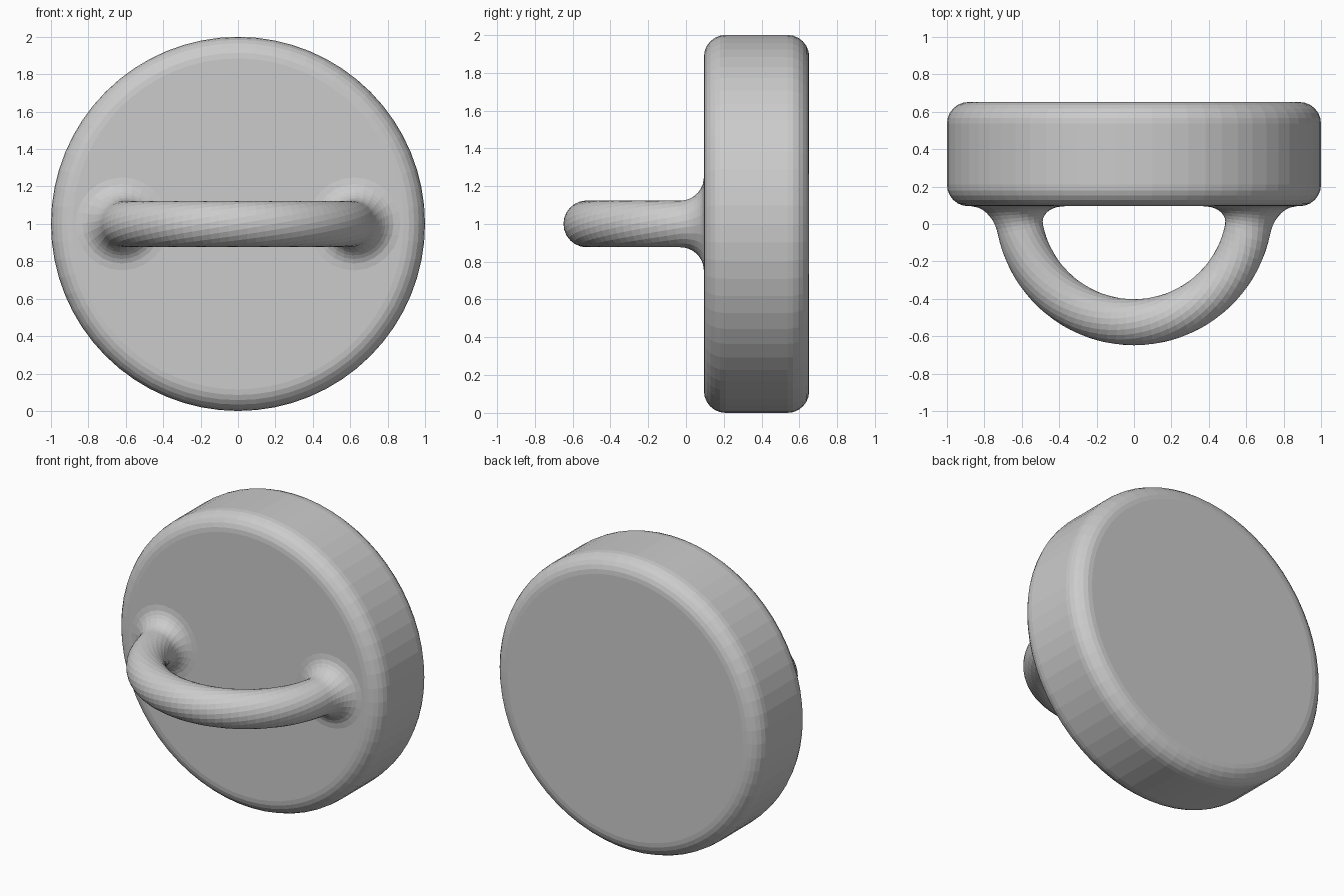
import bpy
import bmesh
from math import sin, cos, pi, sqrt
from mathutils import Matrix, Vector

cube = bpy.data.objects.get("Cube")
if cube:
    bpy.data.objects.remove(cube, do_unlink=True)

FRONT_Y, BACK_Y = 0.095, 0.652
MID_Z = 1.0


def finish(name, bm):
    bmesh.ops.recalc_face_normals(bm, faces=bm.faces)
    mesh = bpy.data.meshes.new(name)
    bm.to_mesh(mesh)
    bm.free()
    obj = bpy.data.objects.new(name, mesh)
    bpy.context.collection.objects.link(obj)
    return obj


# Round body with rounded rims
bm = bmesh.new()
place = (Matrix.Translation((0, (FRONT_Y + BACK_Y) / 2, MID_Z))
         @ Matrix.Rotation(pi / 2, 4, 'X'))
bmesh.ops.create_cone(bm, cap_ends=True, segments=64, radius1=1, radius2=1,
                      depth=BACK_Y - FRONT_Y, matrix=place)
disc = finish("disc_body", bm)
bevel = disc.modifiers.new("rounded_rims", 'BEVEL')
bevel.width = 0.115
bevel.segments = 6
bevel.limit_method = 'ANGLE'
bevel.angle_limit = pi / 4

# Half-ring handle: twisted round tube that flares into the disc at both ends
RING, TUBE, FLARE = 0.62, 0.1235, 0.125
SIDES, ARC_STEPS, FLARE_STEPS = 24, 40, 8
flare_angle = 0.203
ends = [flare_angle * (i / FLARE_STEPS) ** 1.5 for i in range(FLARE_STEPS)]
arc = [flare_angle + (pi - 2 * flare_angle) * i / ARC_STEPS
       for i in range(ARC_STEPS + 1)]
angles = ends + arc + [pi - a for a in reversed(ends)]

bm = bmesh.new()
rings = []
for a in angles:
    outward = Vector((cos(a), -sin(a), 0))
    centre = Vector((0, FRONT_Y, MID_Z)) + outward * RING
    drop = max(0, FLARE - RING * sin(a))
    radius = TUBE + FLARE - sqrt(FLARE ** 2 - drop ** 2)
    ring = []
    for k in range(SIDES):
        p = 2 * pi * k / SIDES - a
        ring.append(bm.verts.new(
            centre + radius * (outward * cos(p) + Vector((0, 0, sin(p))))))
    rings.append(ring)
for r0, r1 in zip(rings, rings[1:]):
    for k in range(SIDES):
        n = (k + 1) % SIDES
        bm.faces.new((r0[k], r0[n], r1[n], r1[k]))
bm.faces.new(rings[0])
bm.faces.new(rings[-1])
finish("ring_handle", bm)
